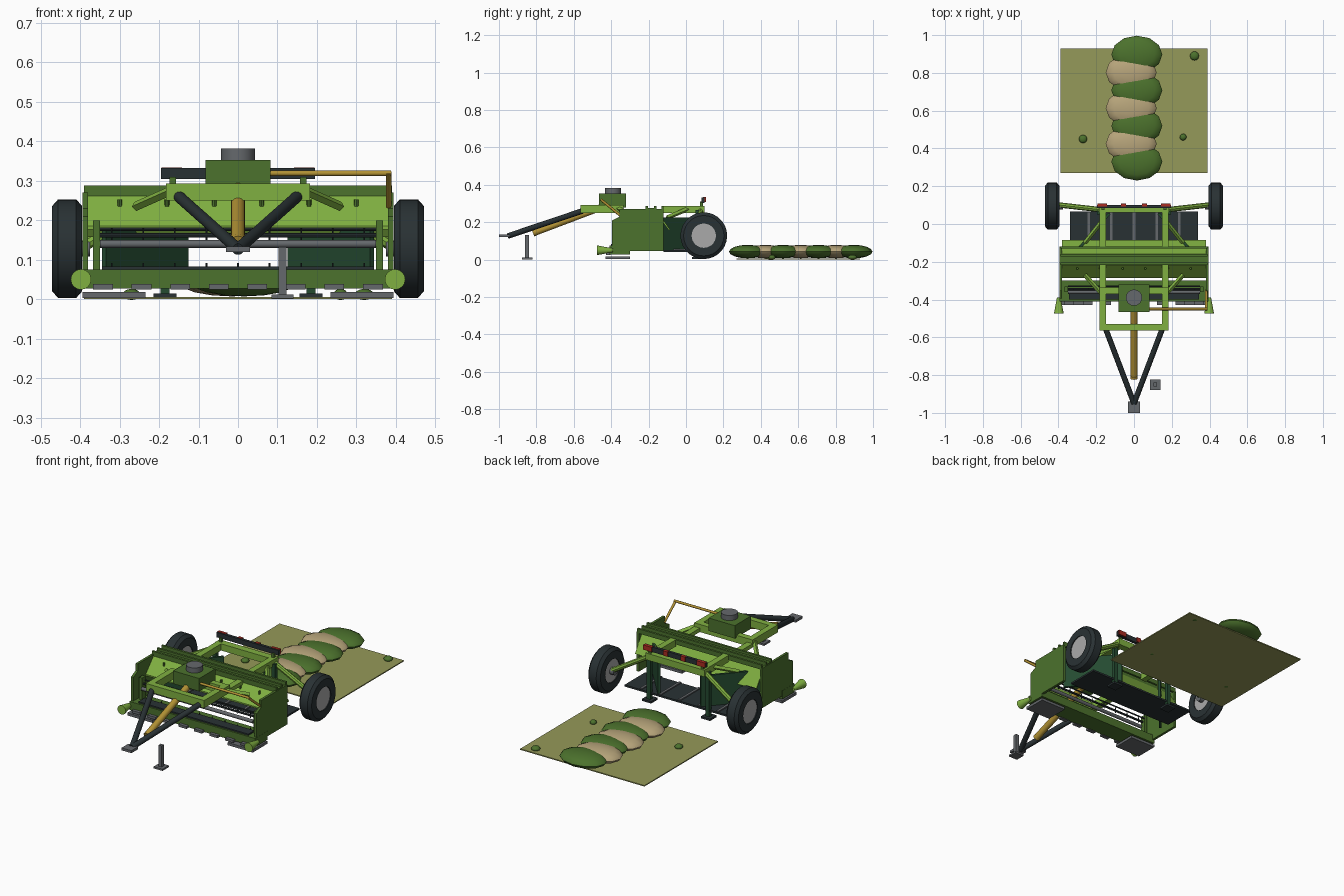
import bpy, bmesh, math
from mathutils import Vector

if "Cube" in bpy.data.objects:
    bpy.data.objects.remove(bpy.data.objects["Cube"])


def mat(name, r, g, b):
    m = bpy.data.materials.new(name)
    m.diffuse_color = (r, g, b, 1)
    m.use_nodes = True
    m.node_tree.nodes["Principled BSDF"].inputs["Base Color"].default_value = m.diffuse_color
    return m


LIGHT = mat("light green", .216, .434, .053)
MID = mat("mid green", .072, .168, .026)
DARK = mat("dark green", .018, .069, .03)
BLACK = mat("rubber black", .022, .031, .034)
STEEL = mat("steel grey", .13, .14, .15)
HUB = mat("hub grey", .40, .40, .40)
GOLD = mat("gold", .45, .29, .035)
RED = mat("lamp red", .40, .025, .015)
OLIVE = mat("field olive", .30, .32, .10)
TAN = mat("dry hay tan", .48, .38, .20)


def finish(name, bm, m, smooth=False):
    bmesh.ops.recalc_face_normals(bm, faces=bm.faces)
    me = bpy.data.meshes.new(name)
    bm.to_mesh(me)
    bm.free()
    ob = bpy.data.objects.new(name, me)
    bpy.context.collection.objects.link(ob)
    me.materials.append(m)
    if smooth:
        bpy.context.view_layer.objects.active = ob
        ob.select_set(True)
        bpy.ops.object.shade_smooth_by_angle(angle=math.radians(40))
        ob.select_set(False)
    return ob


def box(name, x0, x1, y0, y1, z0, z1, m):
    bm = bmesh.new()
    bmesh.ops.create_cube(bm, size=1)
    for v in bm.verts:
        v.co = ((x0 + x1) / 2 + v.co.x * (x1 - x0), (y0 + y1) / 2 + v.co.y * (y1 - y0),
                (z0 + z1) / 2 + v.co.z * (z1 - z0))
    return finish(name, bm, m)


def rod(name, a, b, r, m, r2=None, sides=14):
    a, b = Vector(a), Vector(b)
    bm = bmesh.new()
    bmesh.ops.create_cone(bm, cap_ends=True, segments=sides, radius1=r,
                          radius2=r if r2 is None else r2, depth=(b - a).length)
    q = (b - a).to_track_quat('Z', 'Y')
    for v in bm.verts:
        v.co = q @ v.co + (a + b) / 2
    return finish(name, bm, m, sides > 4)


def prism(name, axis, pts, lo, hi, m):
    """Extrude a profile: axis 'x' takes (y, z) points, axis 'z' takes (x, y)."""
    bm = bmesh.new()
    put = (lambda p, t: (t, p[0], p[1])) if axis == 'x' else (lambda p, t: (p[0], p[1], t))
    f = bm.faces.new([bm.verts.new(put(p, lo)) for p in pts])
    ext = bmesh.ops.extrude_face_region(bm, geom=[f])['geom']
    for v in ext:
        if isinstance(v, bmesh.types.BMVert):
            if axis == 'x':
                v.co.x = hi
            else:
                v.co.z = hi
    return finish(name, bm, m)


def blob(name, c, s, m, seg=12, rings=8):
    bm = bmesh.new()
    bmesh.ops.create_uvsphere(bm, u_segments=seg, v_segments=rings, radius=1)
    for v in bm.verts:
        v.co = [c[i] + v.co[i] * s[i] for i in range(3)]
    return finish(name, bm, m, True)


def lathe_x(name, prof, cy, cz, n, m):
    """Ring swept round the x axis from (x, radius) points."""
    bm = bmesh.new()
    rings = [[bm.verts.new((x, cy + r * math.cos(k * math.tau / n), cz + r * math.sin(k * math.tau / n)))
              for x, r in prof] for k in range(n)]
    for k in range(n):
        a, b = rings[k], rings[(k + 1) % n]
        for i in range(len(prof)):
            j = (i + 1) % len(prof)
            bm.faces.new((a[i], a[j], b[j], b[i]))
    return finish(name, bm, m, True)


# Field patch, windrow and loose clumps
box("field_patch", -.39, .39, .27, .93, 0, .006, OLIVE)
for i in range(7):
    green = i % 2 == 0
    blob("windrow_clump", (.015 if green else -.015, .33 + i * .0945, .043), (.135, .1, .036),
         MID if green else TAN)
for x, y, r in ((-.27, .45, .022), (.26, .46, .018), (.32, .89, .024)):
    blob("loose_clump", (x, y, .012), (r, r, .014), MID)

# Parts mirrored left and right
for s in (-1, 1):
    # wheels and axle arms
    prof = [(.395, .065), (.395, .108), (.41, .125), (.456, .125), (.471, .108), (.471, .065)]
    lathe_x("tyre", [(s * x, r) for x, r in prof], .095, .128, 28, BLACK)
    rod("wheel_hub", (s * .4, .095, .128), (s * .466, .095, .128), .066, HUB, sides=28)
    rod("axle_stub", (s * .375, .095, .128), (s * .402, .095, .128), .02, STEEL)
    rod("axle_arm", (s * .39, .1, .135), (s * .17, .075, .265), .014, LIGHT, sides=8)
    # header ends
    a, b = sorted((s * .38, s * .394))
    prism("header_side", 'x', [(-.395, .045), (-.12, .045), (-.12, .27), (-.355, .27),
                               (-.355, .23), (-.395, .21)], a, b, MID)
    box("reel_post", min(s * .35, s * .368), max(s * .35, s * .368), -.36, -.33, .07, .2, MID)
    rod("crop_divider", (s * .398, -.475, .05), (s * .398, -.39, .05), .026, LIGHT, r2=.01, sides=16)
    a, b = sorted((s * .235, s * .394))
    box("skid_plate", a, b, -.43, -.3, .003, .018, STEEL)
    # angled swath shield
    prism("swath_shield", 'z', [(s * .345, -.18), (s * .335, -.19), (s * .125, .052), (s * .135, .06)],
          .05, .225, DARK)
    # rear stands
    box("stand_post", s * .185 - .011, s * .185 + .011, .05, .072, .012, .265, DARK)
    box("stand_foot", s * .185 - .029, s * .185 + .029, .032, .09, .004, .015, BLACK)
    # frame rails and struts
    a, b = sorted((s * .148, s * .183))
    box("front_rail", a, b, -.565, -.335, .25, .293, LIGHT)
    box("link_rail", a, b, -.335, -.18, .25, .272, LIGHT)
    box("rear_rail", a, b, -.12, .1, .25, .288, LIGHT)
    rod("front_strut", (s * .17, -.37, .275), (s * .26, -.27, .235), .012, LIGHT, sides=4)
    rod("rear_strut", (s * .165, .02, .275), (s * .26, -.1, .225), .012, LIGHT, sides=4)
    rod("drawbar_tube", (s * .15, -.555, .26), (0, -.95, .127), .015, BLACK)
    box("lamp_bracket", s * .165 - .008, s * .165 + .008, .075, .09, .285, .31, MID)

# Header hood and beams
prism("front_hood", 'x', [(-.205, .272), (-.285, .185), (-.285, .177), (-.197, .265)], -.38, .38, LIGHT)
prism("rear_hood", 'x', [(-.165, .275), (-.085, .16), (-.093, .158), (-.173, .267)], -.38, .38, LIGHT)
box("hood_beam", -.39, .39, -.21, -.16, .25, .275, MID)
for y in (-.21, -.165, -.125):
    box("hood_ridge", -.39, .39, y - .006, y + .006, .262, .288, MID)
for i in range(6):
    x = -.3 + i * .12
    rod("hood_bolt", (x, -.235, .235), (x, -.235, .252), .006, MID, sides=8)

# Cutter bar, tray and teeth
box("cutter_bar", -.395, .395, -.41, -.3, .027, .075, MID)
box("cutter_belt", -.345, .345, -.4, -.345, .075, .083, BLACK)
for i in range(8):
    x = -.342 + i * .0977
    box("cutter_tooth", x - .025, x + .025, -.428, -.405, .024, .038, STEEL)

# Reel shaft, rods and tines
rod("reel_shaft", (-.35, -.36, .14), (.35, -.36, .14), .01, STEEL)
for y, z, r in ((-.345, .162, .006), (-.33, .177, .004)):
    rod("reel_rod", (-.35, y, z), (.35, y, z), r, BLACK, sides=8)
for i in range(9):
    x = -.32 + i * .08
    rod("reel_tine", (x, -.345, .18), (x, -.345, .148), .0025, BLACK, sides=6)
    rod("belt_tine", (x, -.345, .08), (x, -.345, .092), .0025, BLACK, sides=6)

# Rear platform with slats
box("rear_platform", -.34, .34, -.12, .065, .042, .052, BLACK)
for i in range(5):
    x = -.24 + i * .12
    box("platform_slat", x - .007, x + .007, -.12, .06, .052, .058, STEEL)

# Front frame cross rails and gearbox
box("front_cross", -.183, .183, -.565, -.53, .25, .293, LIGHT)
box("rear_cross", -.183, .183, -.37, -.335, .25, .293, LIGHT)
box("gearbox", -.082, .082, -.465, -.32, .28, .353, MID)
rod("gearbox_cap", (0, -.39, .353), (0, -.39, .382), .043, STEEL, sides=20)

# Drive shaft, hitch and parking jack
rod("drive_shaft", (0, -.44, .285), (0, -.81, .145), .018, GOLD, sides=16)
rod("shaft_collar", (0, -.805, .147), (0, -.818, .142), .019, GOLD, sides=16)
box("hitch_plate", -.031, .031, -1, -.94, .12, .134, STEEL)
box("jack_post", .103, .123, -.86, -.84, .01, .132, STEEL)
box("jack_foot", .085, .141, -.878, -.822, .002, .012, STEEL)

# Hydraulic pipe
rod("pipe_across", (.07, -.45, .319), (.388, -.45, .319), .007, GOLD, sides=10)
rod("pipe_down", (.382, -.455, .321), (.382, -.35, .235), .007, GOLD, sides=10)

# Rear cross beam and lamp board
box("rear_beam", -.185, .185, .06, .1, .25, .288, LIGHT)
box("lamp_board", -.195, .195, .084, .1, .304, .332, BLACK)
for x, w in ((-.168, .026), (-.055, .013), (.055, .013), (.168, .026)):
    box("rear_lamp", x - w, x + w, .092, .108, .307, .334, RED)
